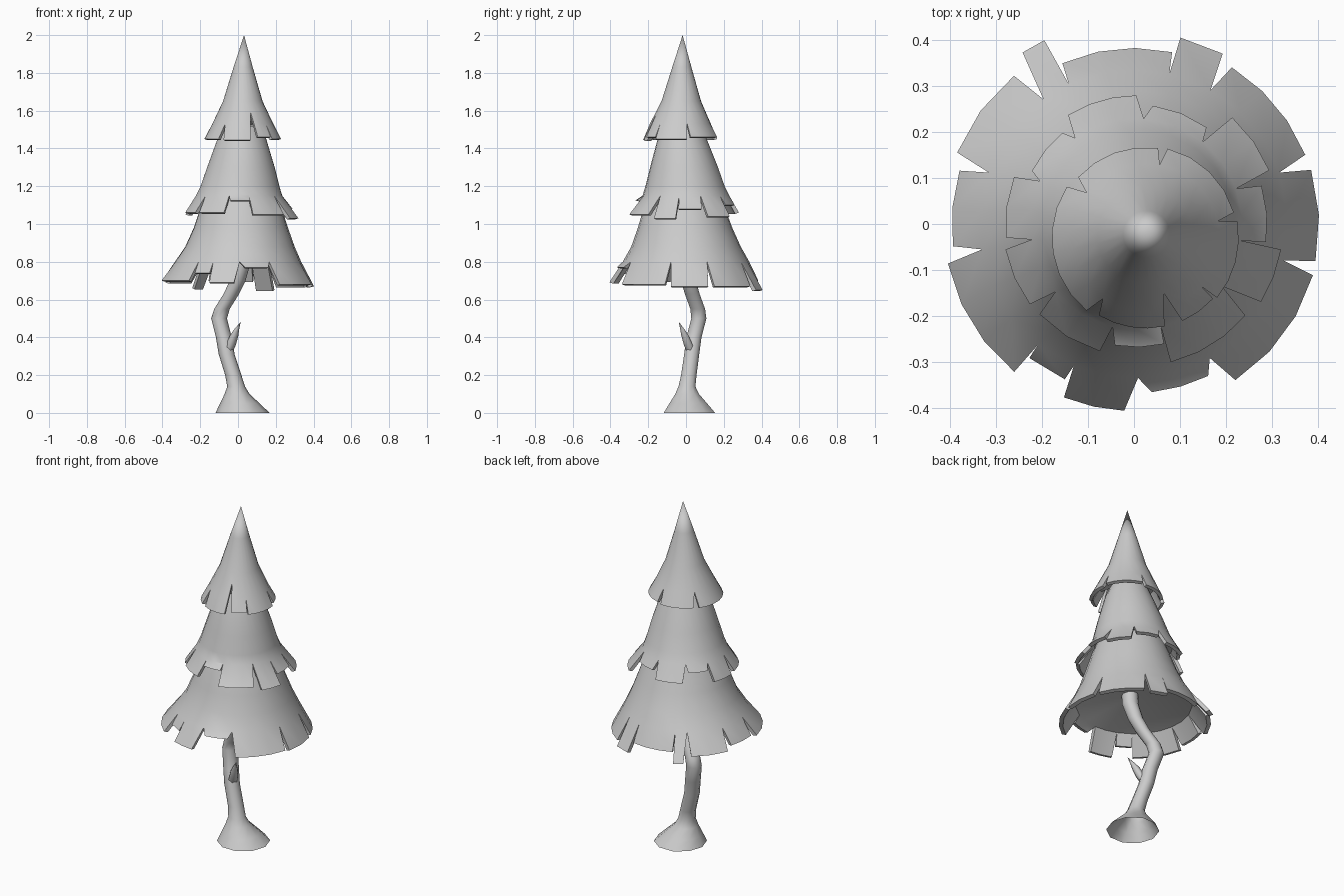
import bpy, bmesh
from math import cos, sin, radians
from mathutils import Vector

if "Cube" in bpy.data.objects:
    bpy.data.objects.remove(bpy.data.objects["Cube"])


def finish(bm, name, angle):
    bmesh.ops.remove_doubles(bm, verts=bm.verts, dist=0.0005)
    bmesh.ops.recalc_face_normals(bm, faces=bm.faces)
    me = bpy.data.meshes.new(name)
    bm.to_mesh(me)
    bm.free()
    ob = bpy.data.objects.new(name, me)
    bpy.context.collection.objects.link(ob)
    bpy.ops.object.select_all(action='DESELECT')
    ob.select_set(True)
    bpy.context.view_layer.objects.active = ob
    bpy.ops.object.shade_smooth_by_angle(angle=radians(angle))
    return ob


def tube(name, path, sides):
    """Open horizontal rings (x, y, z, radius) bridged from bottom to top."""
    bm = bmesh.new()
    rings = [[bm.verts.new((x + r * cos(radians(360 * i / sides)),
                            y + r * sin(radians(360 * i / sides)), z))
              for i in range(sides)] for x, y, z, r in path]
    for lo, hi in zip(rings, rings[1:]):
        for i in range(sides):
            j = (i + 1) % sides
            bm.faces.new((lo[i], lo[j], hi[j], hi[i]))
    return finish(bm, name, 80)


def tier(name, body, tabs, thick, ceiling):
    """Conical body rings (x, y, z, r), then a hem of thick tabs
    (a0, a1, r, z, notch lift) whose top corners meet in notches on the
    last body ring; a shallow ceiling closes the underside."""
    bm = bmesh.new()
    n = len(tabs)
    cx, cy = body[-1][:2]
    ends = [(t[1] + (tabs[i + 1][0] if i < n - 1 else tabs[0][0] + 360)) / 2
            for i, t in enumerate(tabs)]
    starts = [ends[-1] - 360] + ends[:-1]
    angles, spans = [], []
    for s, e in zip(starts, ends):
        k = max(1, round((e - s) / 15))
        spans.append((len(angles), k))
        angles += [s + (e - s) * j / k for j in range(k)]
    m = len(angles)

    def ring(x, y, z, r):
        return [bm.verts.new((x + r * cos(radians(a)), y + r * sin(radians(a)), z))
                for a in angles]

    rings = [ring(*b) for b in body]
    x, y, z, r = body[-1]
    inner = ring(x, y, z - 0.004, r - thick)
    for (first, k), t in zip(spans, tabs):      # raise the deeper notches
        if len(t) > 4:
            v = rings[-1][first]
            shift = (rings[-2][first].co - v.co) * t[4]
            v.co += shift
            inner[first].co += shift
    for up, lo in zip(rings, rings[1:]):
        for i in range(m):
            j = (i + 1) % m
            bm.faces.new((up[i], lo[i], lo[j], up[j]))
    top = bm.verts.new((cx, cy, ceiling))
    for i in range(m):
        bm.faces.new((inner[i], top, inner[(i + 1) % m]))
    # tabs: outer, inner, bottom and side faces
    for (first, k), t in zip(spans, tabs):
        a0, a1, r, z = t[:4]
        low, back = [], []
        for j in range(k + 1):
            a = radians(a0 + (a1 - a0) * j / k)
            d = Vector((cos(a), sin(a), 0))
            c = Vector((cx, cy, z))
            low.append(bm.verts.new(c + d * r))
            back.append(bm.verts.new(c + d * (r - thick) - Vector((0, 0, 0.006))))
        idx = [(first + j) % m for j in range(k + 1)]
        for j in range(k):
            p, q = idx[j], idx[j + 1]
            bm.faces.new((rings[-1][p], low[j], low[j + 1], rings[-1][q]))
            bm.faces.new((inner[q], back[j + 1], back[j], inner[p]))
            bm.faces.new((low[j], back[j], back[j + 1], low[j + 1]))
        p, q = idx[0], idx[-1]
        bm.faces.new((rings[-1][p], inner[p], back[0], low[0]))
        bm.faces.new((rings[-1][q], low[-1], back[-1], inner[q]))
    return finish(bm, name, 40)


# crooked trunk with flared foot
tube("trunk", [(0.024, 0.018, 0, 0.143), (0.01, 0.012, 0.05, 0.105),
               (-0.005, 0.006, 0.1, 0.066), (-0.01, 0.005, 0.14, 0.047),
               (-0.025, 0.015, 0.2, 0.043), (-0.06, 0.03, 0.31, 0.042),
               (-0.075, 0.042, 0.4, 0.042), (-0.1, 0.068, 0.5, 0.042),
               (-0.085, 0.062, 0.55, 0.041), (-0.035, 0.033, 0.63, 0.041),
               (-0.002, 0.013, 0.7, 0.042), (0.02, -0.005, 0.79, 0.045),
               (0.025, -0.01, 0.9, 0.045)], 10)

# broken twig
tube("twig", [(-0.065, 0.035, 0.31, 0.03), (-0.038, 0.012, 0.36, 0.027),
              (-0.02, -0.006, 0.41, 0.022), (-0.008, -0.018, 0.44, 0.014),
              (0.013, -0.037, 0.48, 0.001)], 6)

# bottom tier
tier("bottom_tier",
     [(0.015, -0.01, 1.17, 0.18), (0.015, -0.01, 1.1, 0.21),
      (0.015, -0.005, 0.98, 0.25), (0.01, 0, 0.88, 0.29), (0, 0, 0.8, 0.335)],
     [(-57, -16, 0.405, 0.68), (-11.5, 17, 0.403, 0.67), (22, 58, 0.402, 0.67),
      (62.5, 76, 0.418, 0.65), (77.5, 114, 0.383, 0.7), (116, 123, 0.445, 0.66),
      (129, 158, 0.415, 0.69), (163, 187, 0.397, 0.71), (192, 231, 0.414, 0.7),
      (232, 246, 0.37, 0.74), (248, 267, 0.407, 0.69), (276, 296, 0.368, 0.77)],
     0.022, 0.86)

# middle tier
tier("middle_tier",
     [(0.02, -0.02, 1.52, 0.1), (0.02, -0.02, 1.45, 0.13),
      (0.015, -0.01, 1.3, 0.18), (0.01, -0.005, 1.2, 0.21),
      (0.005, 0, 1.15, 0.23)],
     [(-76, -40, 0.31, 1.05), (-32, -10, 0.32, 1.03), (-8, 17, 0.285, 1.08),
      (22, 48, 0.312, 1.04), (54, 82, 0.26, 1.1), (90, 122, 0.28, 1.06),
      (129, 153, 0.255, 1.11), (159, 186, 0.285, 1.05), (191, 217, 0.29, 1.06),
      (223, 254, 0.288, 1.06), (260, 283, 0.268, 1.125)],
     0.02, 1.19)

# top tier with pointed tip
tier("top_tier",
     [(0.032, -0.018, 2.0, 0), (0.027, -0.022, 1.83, 0.051),
      (0.025, -0.025, 1.65, 0.105), (0.025, -0.03, 1.53, 0.162)],
     [(-66, -42, 0.198, 1.46, 0.55), (-40, 10, 0.203, 1.45), (16, 76, 0.2, 1.46),
      (82, 138, 0.197, 1.45), (147, 231, 0.204, 1.45), (239, 282, 0.197, 1.445)],
     0.018, 1.56)
